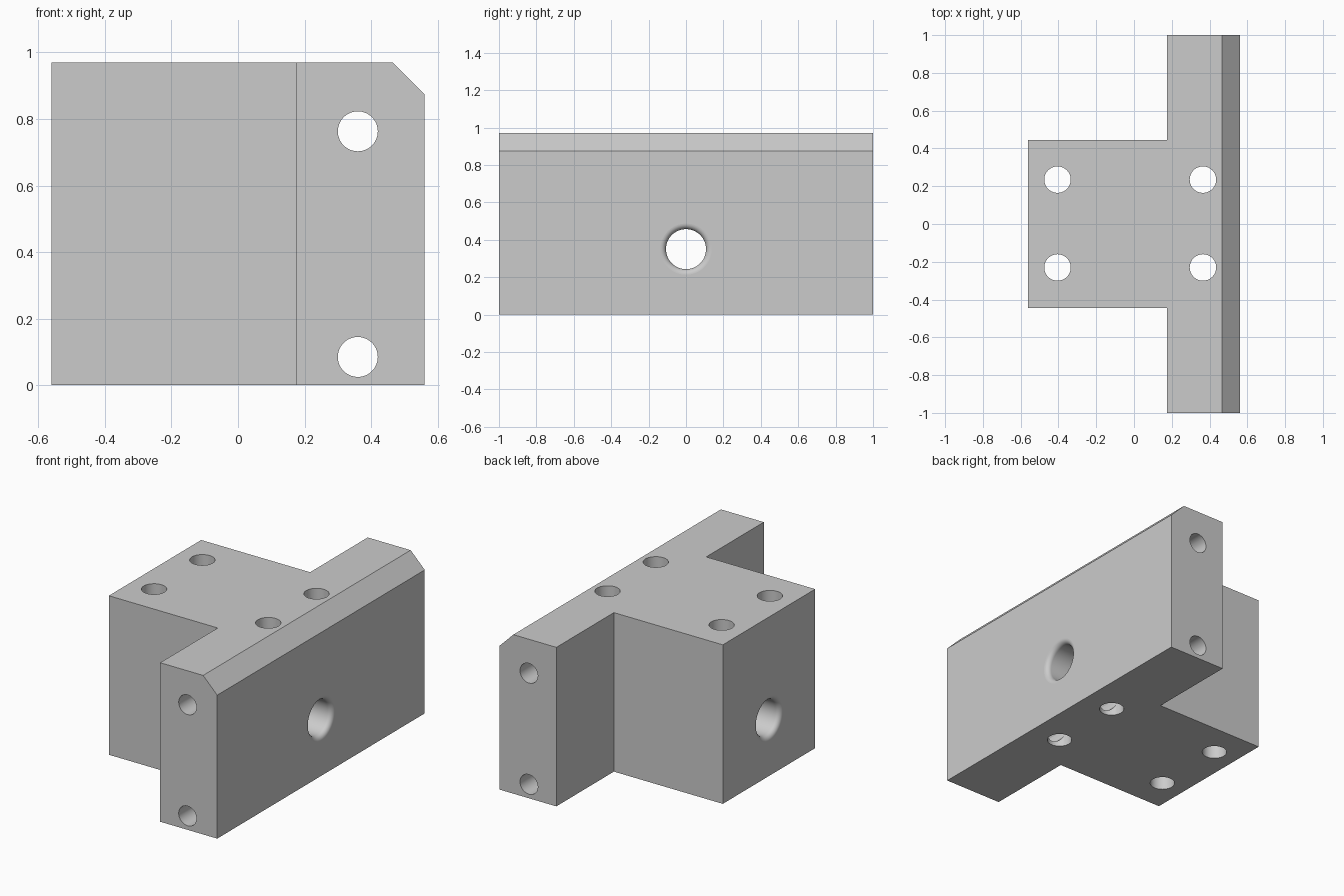
import bpy
import bmesh
from math import sin, cos, pi
from mathutils import Matrix, Vector

cube = bpy.data.objects.get("Cube")
if cube:
    bpy.data.objects.remove(cube, do_unlink=True)

HALF_X, HEIGHT = 0.56, 0.97
PLATE_X = 0.175
BLOCK_Y = 0.445

grey = bpy.data.materials.new("plain grey")
grey.use_nodes = True
grey.diffuse_color = (0.6, 0.6, 0.6, 1)
grey.node_tree.nodes["Principled BSDF"].inputs["Base Color"].default_value = (0.6, 0.6, 0.6, 1)


def add_object(name, bm):
    bmesh.ops.recalc_face_normals(bm, faces=bm.faces)
    mesh = bpy.data.meshes.new(name)
    bm.to_mesh(mesh)
    bm.free()
    mesh.materials.append(grey)
    obj = bpy.data.objects.new(name, mesh)
    bpy.context.collection.objects.link(obj)
    return obj


def lathe(name, profile, axis, centre, segments=64):
    """Closed solid turned from (radius, distance) points around an axis."""
    bm = bmesh.new()
    rings = [[bm.verts.new((r * cos(2 * pi * i / segments), r * sin(2 * pi * i / segments), h))
              for i in range(segments)] for r, h in profile]
    for low, high in zip(rings, rings[1:]):
        for i in range(segments):
            j = (i + 1) % segments
            bm.faces.new((low[i], low[j], high[j], high[i]))
    bm.faces.new(rings[0])
    bm.faces.new(rings[-1])
    turn = Vector(axis).to_track_quat('Z', 'Y').to_matrix().to_4x4()
    bm.transform(Matrix.Translation(centre) @ turn)
    return add_object(name, bm)


# T-shaped body, extruded upwards from its plan
half_plan = [(HALF_X, 1), (PLATE_X, 1), (PLATE_X, BLOCK_Y), (-HALF_X, BLOCK_Y)]
plan = half_plan + [(x, -y) for x, y in reversed(half_plan)]
bm = bmesh.new()
base = bm.faces.new([bm.verts.new((x, y, 0)) for x, y in plan])
top = bmesh.ops.extrude_face_region(bm, geom=[base])["geom"]
bmesh.ops.translate(bm, vec=(0, 0, HEIGHT), verts=[v for v in top if isinstance(v, bmesh.types.BMVert)])

# Chamfer along the upper outer edge of the plate
edge = [e for e in bm.edges if all(v.co.x > 0.5 and v.co.z > 0.9 for v in e.verts)]
bmesh.ops.bevel(bm, geom=edge, offset=0.095, segments=1, affect='EDGES')
body = add_object("mounting_block", bm)

cutters = []

# Four vertical screw holes
for x in (-0.405, 0.365):
    for y in (-0.23, 0.235):
        cutters.append(lathe("vertical_hole_cutter", [(0.07, -0.1), (0.07, 1.1)], (0, 0, 1), (x, y, 0)))

# Two holes running along the plate
for z in (0.085, 0.763):
    cutters.append(lathe("long_hole_cutter", [(0.06, -1.1), (0.06, 1.1)], (0, 1, 0), (0.36, 0, z)))

# Cross bore with rounded rims
R, F = 0.107, 0.03
rim = [(R + F - F * cos(a * pi / 16), HALF_X - F + F * sin(a * pi / 16)) for a in range(9)]
rim.append((R + F, HALF_X + 0.05))
bore = [(r, -h) for r, h in reversed(rim)] + rim
cutters.append(lathe("cross_bore_cutter", bore, (1, 0, 0), (0, 0, 0.35)))

bpy.context.view_layer.objects.active = body
for cutter in cutters:
    cutter.hide_render = True
    cut = body.modifiers.new("hole", 'BOOLEAN')
    cut.operation = 'DIFFERENCE'
    cut.solver = 'EXACT'
    cut.object = cutter
    bpy.ops.object.modifier_apply(modifier=cut.name)
for cutter in cutters:
    bpy.data.objects.remove(cutter, do_unlink=True)

# Smooth walls inside the holes, flat outer faces
body.select_set(True)
bpy.ops.object.shade_smooth_by_angle()
chamfer = Vector((1, 0, 1)).normalized()
outer = [Vector(n) for n in ((1, 0, 0), (0, 1, 0), (0, 0, 1))]
for face in body.data.polygons:
    if face.area > 0.1 and (face.normal.dot(chamfer) > 0.99
                            or any(abs(face.normal.dot(n)) > 0.999 for n in outer)):
        face.use_smooth = False
